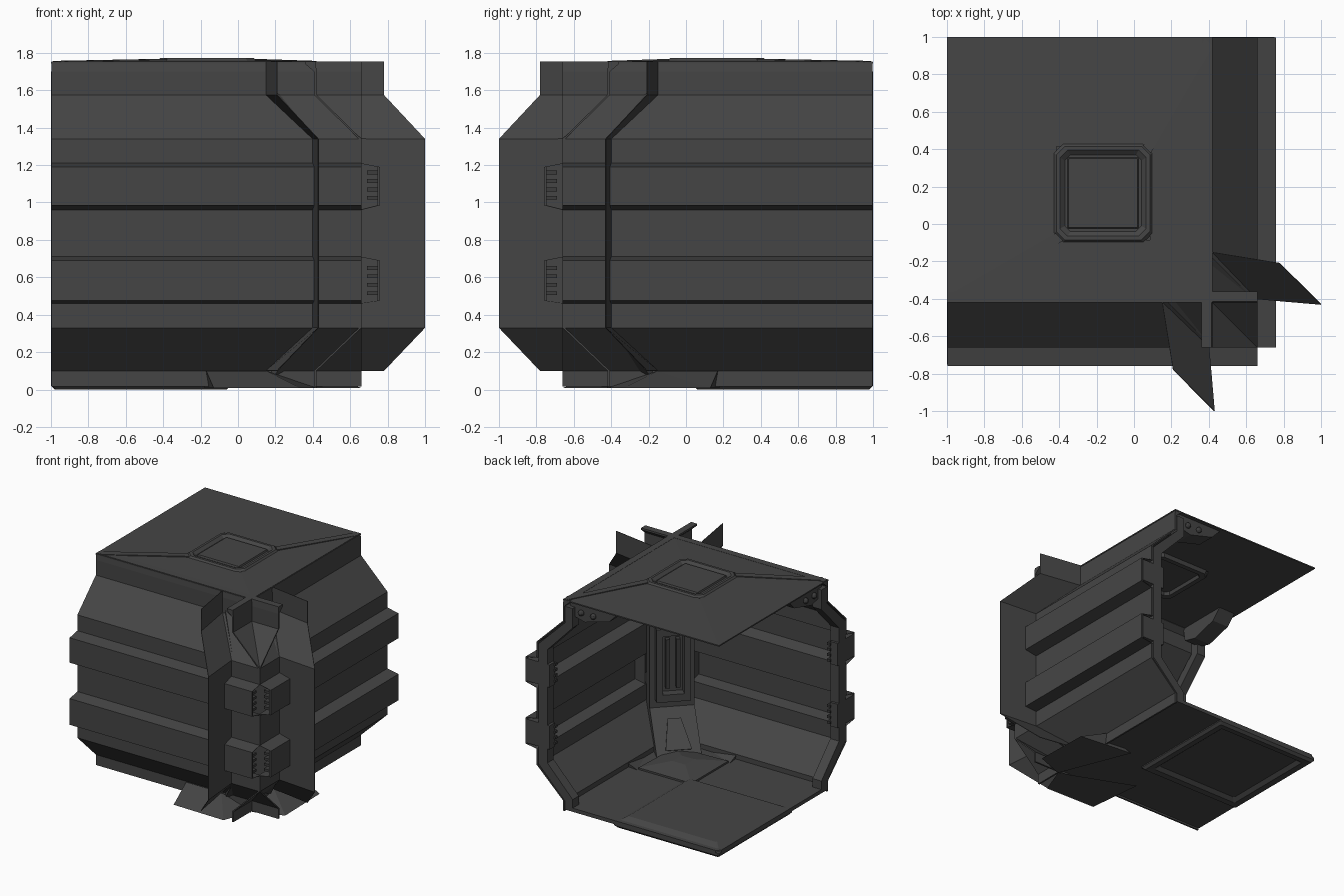
import bpy, bmesh, math
from mathutils import Vector

cube = bpy.data.objects.get("Cube")
if cube:
    bpy.data.objects.remove(cube, do_unlink=True)


def material(name, v):
    m = bpy.data.materials.new(name)
    m.use_nodes = True
    c = (v, v, v, 1)
    m.diffuse_color = c
    m.node_tree.nodes["Principled BSDF"].inputs["Base Color"].default_value = c
    return m


GREY = material("dark grey", 0.06)
DEEP = material("deep grey", 0.045)


def build(name, verts, faces, mat=GREY):
    me = bpy.data.meshes.new(name)
    me.from_pydata([tuple(v) for v in verts], [], faces)
    bm = bmesh.new()
    bm.from_mesh(me)
    bmesh.ops.recalc_face_normals(bm, faces=bm.faces)
    bm.to_mesh(me)
    bm.free()
    me.materials.append(mat)
    ob = bpy.data.objects.new(name, me)
    bpy.context.collection.objects.link(ob)
    return ob


def pair(name, verts, faces, mat=GREY):
    """Front part and its twin, reflected across the corner diagonal."""
    twin = [(-v[1], -v[0], v[2]) for v in verts]
    return [build("front_" + name, verts, faces, mat),
            build("side_" + name, twin, faces, mat)]


def prism_data(place, profile, a, b):
    n = len(profile)
    verts = [place(u, z, s) for s in (a, b) for u, z in profile]
    faces = [(i, (i + 1) % n, (i + 1) % n + n, i + n) for i in range(n)]
    return verts, faces + [tuple(range(n)), tuple(range(n, 2 * n))]


def along_wall(d, z, x):
    return (x, -d, z)


def along_diagonal(q, z, t):
    k = t * math.sqrt(0.5)
    return (q + k, -q + k, z)


def box_data(x0, x1, y0, y1, z0, z1):
    return prism_data(lambda u, z, y: (u, y, z),
                      [(x0, z0), (x1, z0), (x1, z1), (x0, z1)], y0, y1)


def loft(name, rings, mat=GREY):
    """Closed solid through a list of equal rings."""
    n = len(rings[0])
    verts = [p for r in rings for p in r]
    faces = [(k * n + i, k * n + (i + 1) % n, (k + 1) * n + (i + 1) % n, (k + 1) * n + i)
             for k in range(len(rings) - 1) for i in range(n)]
    faces += [tuple(range(n)), tuple(range((len(rings) - 1) * n, len(verts)))]
    return build(name, verts, faces, mat)


# Thin pressed wall: distance from centre and height, with two ribs and a top lip
OUT, RIB = 0.66, 0.76
outer = [(0.42, 0.015), (0.42, 0.1), (OUT, 0.33),
         (OUT, 0.46), (RIB, 0.475), (RIB, 0.69), (OUT, 0.71),
         (OUT, 0.96), (RIB, 0.985), (RIB, 1.19), (OUT, 1.21),
         (OUT, 1.34), (0.42, 1.575), (0.42, 1.7)]
inner = [(d - 0.014, z) for d, z in reversed(outer)]
lip = [(0.415, 1.755), (0.36, 1.755), (0.36, 1.74)]
pair("wall", *prism_data(along_wall, outer + lip + inner, -0.998, 0.66))

# Thicker frame inside each open end
frame = [(0.4, 0.03), (0.4, 0.1), (0.64, 0.34), (0.64, 1.33), (0.4, 1.565), (0.4, 1.7),
         (0.33, 1.7), (0.33, 1.54), (0.56, 1.3), (0.56, 0.37), (0.33, 0.13), (0.33, 0.03)]
pair("end_frame", *prism_data(along_wall, frame, -1, -0.92))

# Blocks filling the ribs at the open end, and teeth in the corner ends
for z0, z1 in ((0.475, 0.69), (0.985, 1.19)):
    pair("rib_block", *box_data(-1, -0.93, -0.75, -0.54, z0 + 0.01, z1 - 0.01))
    for k in range(4):
        z = z0 + 0.03 + k * 0.045
        pair("rib_tooth", *box_data(0.6, 0.65, -0.75, -0.69, z, z + 0.02), DEEP)
        pair("block_tooth", *box_data(-0.94, -0.91, -0.6, -0.53, z, z + 0.02), DEEP)

# Bent fins wrapping the outside corner
rim = [(0.21, -0.78, 1.755), (0.21, -0.78, 1.575), (0.43, -1, 1.34), (0.43, -1, 0.33),
       (0.21, -0.78, 0.1)]
root = [(0.15, -0.41, 1.755), (0.15, -0.41, 1.575), (0.4, -0.65, 1.34), (0.4, -0.65, 0.33),
        (0.15, -0.41, 0.1)]
fin_faces = [(i, i + 1, i + 6, i + 5) for i in range(4)]
for ob in pair("corner_fin", rim + root, fin_faces):
    mod = ob.modifiers.new("thickness", 'SOLIDIFY')
    mod.thickness = 0.004
    mod.offset = 0

# Foot plates under the corner, rising to the root of each fin
pair("foot_plate", [(-0.13, -0.65, 0.008), (0.33, -0.66, 0.008), (0.42, -0.42, 0.008),
                    (-0.18, -0.18, 0.008), (0.15, -0.43, 0.1), (-0.17, -0.43, 0.1)],
     [(0, 1, 2, 3), (0, 1, 4), (1, 2, 4), (0, 4, 5), (0, 5, 3), (2, 3, 5, 4)])


def square(half, z, cut=0.0, cx=-0.165, cy=0.165):
    """Square ring with corners cut off."""
    pts = []
    for sx, sy in ((1, 1), (-1, 1), (-1, -1), (1, -1)):
        ends = [(half, half - cut), (half - cut, half)]
        if sx * sy < 0:
            ends.reverse()
        pts += [(cx + sx * a, cy + sy * b, z) for a, b in ends]
    return pts


# Shallow pyramid roof running from the hatch to its four corners
R0, R1, H = -1.0, 0.42, 0.25
corners = [(R0, -R1), (R1, -R1), (R1, 1), (R0, 1)]
hatch = [(-0.165 + a * H, 0.165 + b * H) for a, b in ((-1, -1), (1, -1), (1, 1), (-1, 1))]
roof_verts = [(x, y, z) for ring, z in ((corners, 1.752), (hatch, 1.76),
                                        (hatch, 1.75), (corners, 1.742)) for x, y in ring]
roof_faces = [(k * 4 + i, k * 4 + (i + 1) % 4, (k + 1) % 4 * 4 + (i + 1) % 4, (k + 1) % 4 * 4 + i)
              for k in range(4) for i in range(4)]
build("roof", roof_verts, roof_faces)

# Roof hatch with raised rim and sunken panel
loft("roof_hatch", [square(0.2, 1.745, 0.03), square(0.21, 1.72, 0.03),
                    square(0.25, 1.72, 0.045), square(0.265, 1.757, 0.05),
                    square(0.25, 1.773, 0.045), square(0.23, 1.773, 0.04),
                    square(0.205, 1.752, 0.03), square(0.19, 1.752, 0.005),
                    square(0.185, 1.765, 0.005)])

# Raised seams from the hatch to the outer roof corners
pair("roof_seam", [(-0.99, -0.38, 1.757), (-0.95, -0.42, 1.757), (-0.38, -0.09, 1.768),
                   (-0.42, -0.05, 1.768), (-0.99, -0.38, 1.747), (-0.95, -0.42, 1.747),
                   (-0.38, -0.09, 1.752), (-0.42, -0.05, 1.752)],
     [(0, 1, 2, 3), (4, 5, 6, 7), (0, 1, 5, 4), (1, 2, 6, 5), (2, 3, 7, 6), (3, 0, 4, 7)])

# Lamp boxes with bulbs hanging below the roof ends
lamp = [(-0.06, 1.744), (0.38, 1.744), (0.36, 1.63), (0.24, 1.6), (0.02, 1.66)]
pair("lamp_box", *prism_data(along_wall, lamp, -0.97, -0.82))
for d in (0.16, 0.27):
    for at in ((-0.975, -d, 1.67), (d, 0.975, 1.67)):
        bpy.ops.mesh.primitive_uv_sphere_add(segments=10, ring_count=6, radius=0.024, location=at)
        bpy.context.object.name = "lamp_bulb"
        bpy.context.object.data.materials.append(DEEP)

# Thin floor, with a thick bevelled panel at the open corner
fx, fy = (R0 + R1) / 2, (1 - R1) / 2
loft("floor", [square(0.71, 0.03, 0.03, fx, fy), square(0.71, 0.06, 0.03, fx, fy)])
panel_rings = ((0.38, 0.03), (0.41, 0.004), (0.46, 0.0), (0.48, 0.02),
               (0.48, 0.04), (0.4, 0.085))
loft("floor_panel", [square(h, z, 0.01, -0.52, 0.52) for h, z in panel_rings])

# Inner corner pillar following the wall section
pillar = [(0.2, 0.06), (0.42, 0.33), (0.42, 1.34), (0.17, 1.575), (0.17, 1.73),
          (0.27, 1.73), (0.29, 1.61), (0.52, 1.36), (0.52, 0.32), (0.3, 0.06)]
build("corner_pillar", *prism_data(along_diagonal, pillar, -0.17, 0.17))

# Framed slot on the pillar, with bars inside
for t0, t1, z0, z1 in ((-0.13, -0.08, 0.4, 1.0), (0.08, 0.13, 0.4, 1.0),
                       (-0.08, 0.08, 0.4, 0.46), (-0.08, 0.08, 0.94, 1.0)):
    bar = [(0.37, z0), (0.43, z0), (0.43, z1), (0.37, z1)]
    build("slot_frame", *prism_data(along_diagonal, bar, t0, t1))
for t in (-0.04, 0.04):
    bar = [(0.39, 0.5), (0.43, 0.5), (0.43, 0.9), (0.39, 0.9)]
    build("slot_bar", *prism_data(along_diagonal, bar, t - 0.015, t + 0.015), DEEP)

# Wedge plate on the sloping foot of the pillar
wedge = [along_diagonal(q, z, t) for q, z, t in
         ((0.22, 0.1, -0.1), (0.22, 0.1, 0.1), (0.36, 0.27, 0.05), (0.36, 0.27, -0.05))]
lift = Vector((-0.006, 0.006, 0.006))
loft("foot_wedge", [wedge, [Vector(p) + lift for p in wedge]])

# Low pyramid pad on the floor in the corner
pad = [(0.3, 0), (0.08, 0.34), (-0.16, 0), (0.08, -0.34)]
loft("floor_pad", [[along_diagonal(0.08 + (q - 0.08) * s, z, t * s) for q, t in pad]
                   for s, z in ((1, 0.05), (1, 0.075), (0.25, 0.11))])
